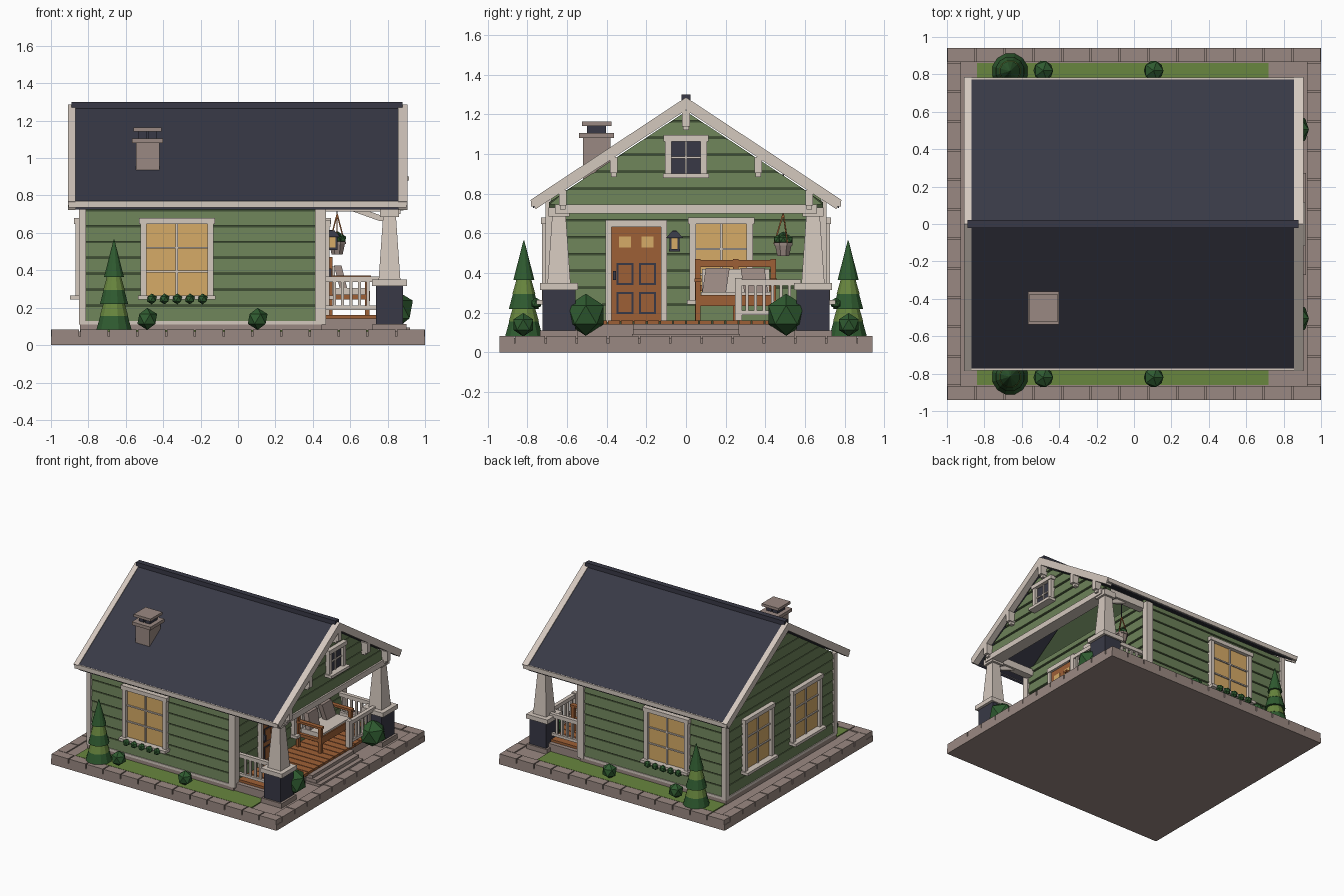
import bpy, bmesh, math
from mathutils import Vector

if "Cube" in bpy.data.objects:
    bpy.data.objects.remove(bpy.data.objects["Cube"])


def material(name, r, g, b):
    m = bpy.data.materials.new(name)
    m.diffuse_color = [((c / 255 + 0.055) / 1.055) ** 2.4 for c in (r, g, b)] + [1]
    m.use_nodes = True
    m.node_tree.nodes["Principled BSDF"].inputs["Base Color"].default_value = m.diffuse_color
    return m


STONE = material("stone taupe", 154, 137, 130)
SIDING = material("siding green", 108, 129, 88)
GROOVE = material("groove dark green", 62, 78, 52)
TRIM = material("trim off white", 212, 200, 190)
NAVY = material("navy", 56, 57, 70)
WOOD = material("wood", 158, 96, 54)
GLASS = material("warm glass", 214, 171, 103)
GRASS = material("grass green", 104, 134, 62)
LEAF = material("leaf dark green", 47, 91, 48)


# every part is a list of convex pieces, each piece a list of points
def part(name, mat, pieces):
    bm = bmesh.new()
    for pts in pieces:
        vs = [bm.verts.new(p) for p in pts]
        bmesh.ops.convex_hull(bm, input=vs)
    bmesh.ops.dissolve_limit(bm, angle_limit=0.01, verts=bm.verts[:], edges=bm.edges[:])
    bmesh.ops.recalc_face_normals(bm, faces=bm.faces[:])
    me = bpy.data.meshes.new(name)
    bm.to_mesh(me)
    bm.free()
    me.materials.append(mat)
    ob = bpy.data.objects.new(name, me)
    bpy.context.collection.objects.link(ob)


def box(x0, x1, y0, y1, z0, z1):
    return [(x, y, z) for x in (x0, x1) for y in (y0, y1) for z in (z0, z1)]


def cbox(x, y, z0, z1, hx, hy):
    return box(x - hx, x + hx, y - hy, y + hy, z0, z1)


def taper(x, y, z0, z1, r0, r1, n=4):
    k = math.sqrt(2) if n == 4 else 1
    return [(x + r * k * math.cos(math.tau * (i + .5) / n), y + r * k * math.sin(math.tau * (i + .5) / n), z)
            for z, r in ((z0, r0), (z1, r1)) for i in range(n)]


def ico(x, y, z, r):
    bm = bmesh.new()
    bmesh.ops.create_icosphere(bm, subdivisions=1, radius=r)
    pts = [v.co + Vector((x, y, z)) for v in bm.verts]
    bm.free()
    return pts


def rod(p, q, t):
    return [Vector(e) + Vector((a, b, c)) for e in (p, q) for a in (-t, t) for b in (-t, t) for c in (-t, t)]


# wall frames: u along the wall, z up, d outwards
FRONT = lambda u, z, d: (.45 + d, u, z)
GABLE = lambda u, z, d: (.845 + d, u, z)
BACK = lambda u, z, d: (-.83 - d, u, z)
SIDE = {s: (lambda u, z, d, s=s: (u, s * (.685 + d), z)) for s in (-1, 1)}


def plate(P, u0, u1, z0, z1, d0, d1):
    return [P(u, z, d) for u in (u0, u1) for z in (z0, z1) for d in (d0, d1)]


def siding(name, P, u0, u1, z0, z1):
    rows, h, z = [], .085, z0
    while z < z1 - .02:
        t = min(z + h - .01, z1)
        cut = lambda u, q: max(-1, min(1, u / max(.01, (1.215 - q) / .66))) * (1.215 - q) / .66
        c = cut if P in (BACK, GABLE) else (lambda u, q: u)
        rows.append([P(c(u, q), q, d) for u in (u0, u1) for q, e in ((z, .012), (t, .005)) for d in (-.006, e)])
        z += h
    part(name, SIDING, rows)


def window(name, P, u, w, z0, z1, glass=GLASS, rows=3, f=.032):
    h = w / 2
    part(name + " frame", TRIM, [
        plate(P, u - h, u - h + f, z0, z1, -.01, .04), plate(P, u + h - f, u + h, z0, z1, -.01, .04),
        plate(P, u - h - .008, u + h + .008, z1 - f, z1, -.01, .046),
        plate(P, u - h - .012, u + h + .012, z0, z0 + .022, -.01, .068)])
    a, b = z0 + .022, z1 - f
    part(name + " glass", glass, [plate(P, u - h + f, u + h - f, a, b, -.01, .017)])
    bars = [plate(P, u - .006, u + .006, a, b, 0, .026)]
    bars += [plate(P, u - h + f, u + h - f, q - .005, q + .005, 0, .026)
             for q in (a + (b - a) * i / rows for i in range(1, rows))]
    part(name + " bars", TRIM, bars)


# ground: slab, border stones, lawn
part("base slab", STONE, [box(-.992, .992, -.932, .932, 0, .045), box(-.93, .93, -.87, .87, .04, .074)])
stones, g = [box(-1, 1, -.94, .94, 0, .045)], .004
for s in (-1, 1):
    for i in range(13):
        x = -1 + i * 2 / 13
        stones.append(box(x + g, x + 2 / 13 - g, s * .865, s * .94, .04, .083))
    for i in range(11):
        y = -.865 + i * 1.73 / 11
        stones.append(box(s * .925, s, y + g, y + 1.73 / 11 - g, .04, .083))
part("border stones", STONE, stones)
part("lawn", GRASS, [box(-.84, .72, -.86, .86, .07, .082)])

# house body and foundation
hw = (1.215 - .78) / .66
part("house core", GROOVE, [[(x, y, z) for x in (-.828, .448)
     for y, z in ((-.683, .1), (.683, .1), (-.683, .76), (.683, .76), (0, 1.21))]])
part("foundation", STONE, [box(-.845, .45, -.7, .7, .07, .11), box(.44, .79, -.69, .69, .07, .143)])
part("skirt board", TRIM, [box(-.848, .46, -.703, .703, .11, .13)])
for s in (-1, 1):
    siding("side siding", SIDE[s], -.82, .44, .13, .765)
siding("back siding", BACK, -.69, .69, .13, 1.2)
siding("porch wall siding", FRONT, -.68, .68, .16, .8)
part("corner trim", TRIM, [b for s in (-1, 1) for b in (
    box(-.85, -.812, s * .665, s * .708, .11, .765), box(.412, .47, s * .655, s * .708, .11, .765))])

# front gable over the porch
part("front gable core", GROOVE, [[(x, y, z) for x in (.8, .843)
     for y, z in ((-.69, .73), (.69, .73), (-.69, .757), (.69, .757), (0, 1.21))]])
siding("front gable siding", GABLE, -.69, .69, .745, 1.2)
part("porch beams", TRIM, [box(.77, .87, -.66, .66, .7, .745)] +
     [box(.44, .8, s * .61, s * .67, .715, .77) for s in (-1, 1)])
window("gable window", GABLE, 0, .21, .88, 1.095, NAVY, 2)
knees = []
for y, z in ((0, 1.2), (-.365, .965), (.365, .965), (-.62, .8), (.62, .8)):
    knees += [cbox(.875, y, z - .06, z + .02, .03, .019), cbox(.865, y, z - .08, z - .06, .02, .014)]
part("gable brackets", TRIM, knees)

# roof
line = lambda y, top: top - .66 * abs(y)
part("roof", NAVY, [[(x, s * y, line(y, t)) for x in (-.87, .857) for y in (0, .772) for t in (1.28, 1.235)]
                    for s in (-1, 1)])
part("ridge cap", NAVY, [box(-.89, .88, -.022, .022, 1.265, 1.3)])
part("barge boards", TRIM, [[(x, s * y, line(y, t)) for x in xs for y, t in
     ((0, 1.286), (.785, 1.286), (0, 1.222), (.757, 1.222))]
     for s in (-1, 1) for xs in ((-.91, -.868), (.855, .905))])
part("eave fascia", TRIM, [box(-.905, .9, s * .755, s * .782, .735, .77) for s in (-1, 1)])

# chimney
cx, cy = -.483, -.45
part("chimney", STONE, [cbox(cx, cy, .85, 1.085, .063, .07), cbox(cx, cy, 1.08, 1.105, .083, .088),
                        cbox(cx, cy, 1.142, 1.163, .075, .075)])
part("chimney flue", NAVY, [cbox(cx + a, cy, 1.1, 1.145, .022, .048) for a in (-.027, .027)])

# windows on the walls
for s in (-1, 1):
    window("side window", SIDE[s], -.327, .39, .243, .68)
    window("back window", BACK, s * .305, .365, .243, .68)
    part("window plants", LEAF, [ico(-.325 + i * .068, s * .755, .247, .029) for i in range(-2, 3)])
window("porch window", FRONT, .178, .32, .243, .68)

# front door
part("door frame", TRIM, [plate(FRONT, -.405, -.375, .15, .665, 0, .04), plate(FRONT, -.125, -.095, .15, .665, 0, .04),
                          plate(FRONT, -.405, -.095, .632, .668, 0, .044)])
part("door", WOOD, [plate(FRONT, -.375, -.125, .155, .632, 0, .025)])
cols = (-.307, -.195)
cells = [(u, z) for u in cols for z in (.25, .395)]
part("door panel outlines", NAVY, [plate(FRONT, u - .043, u + .043, z - .055, z + .055, .02, .029) for u, z in cells])
part("door panels", WOOD, [plate(FRONT, u - .033, u + .033, z - .045, z + .045, .02, .034) for u, z in cells])
part("door lights", GLASS, [plate(FRONT, u - .03, u + .03, .53, .585, .02, .031) for u in cols])
part("door handle", NAVY, [plate(FRONT, -.368, -.352, .365, .41, .02, .05)])

# wall lantern
lx, ly = .505, -.058
part("lantern glass", GLASS, [cbox(lx, ly, .52, .58, .02, .02)])
part("lantern case", NAVY, [cbox(lx, ly, .508, .522, .028, .028), taper(lx, ly, .578, .612, .042, .012),
     box(.45, lx, ly - .01, ly + .01, .6, .615)] +
     [cbox(lx + a, ly + b, .51, .58, .005, .005) for a in (-.021, .021) for b in (-.021, .021)])

# porch deck and steps
part("porch deck", WOOD, [box(.45, .81, -.66 + i * .066 + .003, -.66 + (i + 1) * .066 - .003, .14, .162)
                          for i in range(20)])
part("porch steps", STONE, [box(.78, .845, -.265, .265, .07, .143), box(.78, .885, -.268, .268, .07, .118),
                            box(.78, .92, -.272, .272, .07, .093)])

# porch columns
for s in (-1, 1):
    x, y = .81, s * .64
    part("column plinth", STONE, [cbox(x, y, .07, .112, .09, .095)])
    part("column pier", NAVY, [cbox(x, y, .11, .318, .073, .082)])
    part("column", TRIM, [cbox(x, y, .315, .35, .094, .095), taper(x, y, .35, .695, .058, .034),
                          cbox(x, y, .685, .73, .052, .052),
                          rod((.77, y, .675), (.63, y, .725), .012)])


# railings
def railing(name, p, q):
    p, q = Vector(p), Vector(q)
    n = round((q - p).length / .046)
    posts = [rod(p.lerp(q, i / n) + Vector((0, 0, .2)), p.lerp(q, i / n) + Vector((0, 0, .35)), .008)
             for i in range(1, n)]
    part(name, TRIM, posts + [rod(p + Vector((0, 0, z)), q + Vector((0, 0, z)), t) for z, t in ((.2, .011), (.352, .015))])


for s in (-1, 1):
    railing("side railing", (.47, s * .64, 0), (.74, s * .64, 0))
railing("front railing", (.8, .265, 0), (.8, .565, 0))
part("newel post", TRIM, [cbox(.8, .265, .16, .375, .018, .018)])

# bench with cushions
part("bench", WOOD, [box(.5, .7, .05, .45, .245, .27), box(.69, .705, .05, .45, .235, .29),
     box(.485, .502, .05, .45, .43, .465), box(.485, .5, .05, .45, .31, .34)] +
     [cbox(.493, y, .16, .47, .012, .014) for y in (.06, .25, .44)] +
     [cbox(.69, y, .16, .36, .012, .013) for y in (.06, .44)] +
     [box(.485, .71, y - .018, y + .018, .355, .372) for y in (.06, .44)])
part("bench cushion", TRIM, [box(.505, .695, .075, .425, .27, .305), box(.5, .518, .08, .42, .3, .42)])
part("pillows", STONE, [[(x + (z - .3) * -.25, y + a + t * (z - .36), z) for x in (.545, .585)
     for a in (-.06, .06) for z in (.303, .425)] for y, t in ((.15, .15), (.345, -.15))])

# hanging basket
bx, by = .53, .49
part("basket pot", STONE, [taper(bx, by, .485, .545, .032, .046, 8), taper(bx, by, .54, .555, .05, .05, 8)])
part("basket plant", LEAF, [ico(bx + .025 * math.cos(a), by + .025 * math.sin(a), .568, .026) for a in (0, 1.57, 3.14, 4.71)]
     + [ico(bx, by, .585, .025)])
part("basket cords", WOOD, [rod((bx + .045 * math.cos(a), by + .045 * math.sin(a), .55), (bx, by, .7), .003)
                            for a in (.5, 2.6, 4.7)])
part("basket hook", NAVY, [rod((bx, by, .7), (bx, by, .93), .003)])

# garden bushes and conical trees
for s in (-1, 1):
    part("small bushes", LEAF, [ico(x, s * .82, .14, .059) for x in (-.485, .105)])
    part("porch bush", LEAF, [ico(.84, s * .505, .19, .106)])
    tree = lambda z0, z1, r0, r1: taper(-.663, s * .817, z0, z1, r0, r1, 12)
    part("tree dark tiers", LEAF, [tree(.08, .16, .098, .075), tree(.22, .3, .078, .056), tree(.365, .565, .055, .002)])
    part("tree light tiers", GRASS, [tree(.155, .225, .079, .058), tree(.295, .37, .06, .038)])
